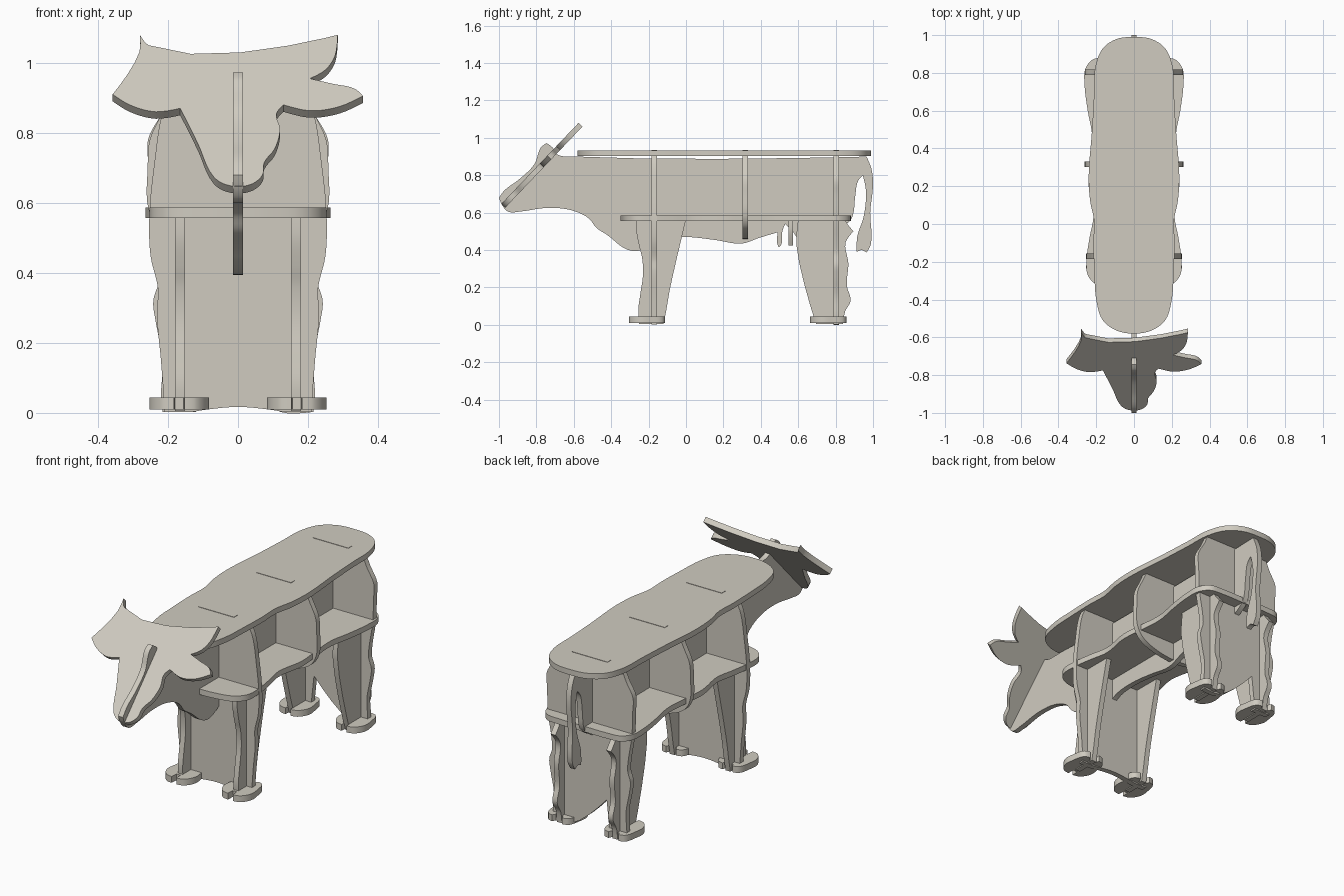
import bpy, bmesh, math
from mathutils import Vector as V

wood = bpy.data.materials.new("pale_wood")
wood.diffuse_color = (0.63, 0.60, 0.53, 1)
T = 0.029                                   # sheet thickness
X, Y, Z = V((1, 0, 0)), V((0, 1, 0)), V((0, 0, 1))


def curve(pts, steps=5, corner=55):
    """Closed smooth outline; sharp turns stay as corners."""
    p = [V(q) for q in pts]
    n = len(p)
    tan = []
    for i in range(n):
        a, b = p[i] - p[i - 1], p[(i + 1) % n] - p[i]
        sharp = math.degrees(a.angle(b)) > corner
        tan.append(V((0, 0)) if sharp else (a.normalized() + b.normalized()).normalized())
    out = []
    for i in range(n):
        j = (i + 1) % n
        d = (p[j] - p[i]).length
        if tan[i].length == 0 and tan[j].length == 0:
            out.append(p[i])
            continue
        for k in range(steps):
            t = k / steps
            h1, h2 = 2*t**3 - 3*t**2 + 1, t**3 - 2*t**2 + t
            h3, h4 = -2*t**3 + 3*t**2, t**3 - t**2
            out.append(p[i]*h1 + tan[i]*d*h2 + p[j]*h3 + tan[j]*d*h4)
    return out


def sheet(name, pts, origin, u, v, thick=T, corner=55):
    """Cut a flat sheet with the given outline in the u, v plane."""
    bm = bmesh.new()
    n = u.cross(v).normalized()
    o = V(origin) - n * thick / 2
    f = bm.faces.new([bm.verts.new(o + u*a + v*b) for a, b in curve(pts, corner=corner)])
    r = bmesh.ops.extrude_face_region(bm, geom=[f])
    bmesh.ops.translate(bm, vec=n * thick,
                        verts=[e for e in r["geom"] if isinstance(e, bmesh.types.BMVert)])
    bmesh.ops.recalc_face_normals(bm, faces=bm.faces)
    me = bpy.data.meshes.new(name)
    bm.to_mesh(me)
    bm.free()
    ob = bpy.data.objects.new(name, me)
    bpy.context.collection.objects.link(ob)
    me.materials.append(wood)
    bpy.context.view_layer.objects.active = ob
    ob.select_set(True)
    bpy.ops.object.shade_smooth_by_angle(angle=math.radians(30))
    ob.select_set(False)
    return ob


def both(half):
    """Complete a half outline by mirroring it over the middle."""
    return half + [(-a, b) for a, b in reversed(half) if a > 0]


# Lengthwise body profile with neck, belly, udder and tail
sheet("body_profile", [
    (-1, .68), (-.97, .72), (-.89, .78), (-.81, .86), (-.775, .95), (-.745, .972), (-.715, .95),
    (-.69, .912), (-.58, .90), (.965, .90), (.99, .84), (1, .76), (.985, .6), (.988, .43),
    (.965, .387), (.94, .40), (.913, .39), (.915, .47), (.95, .58), (.962, .72), (.945, .80),
    (.92, .77), (.905, .69), (.89, .58), (.87, .55), (.78, .50), (.66, .46), (.61, .44),
    (.57, .50), (.53, .54), (.515, .50), (.51, .43), (.495, .415), (.487, .44), (.49, .495),
    (.39, .465), (.30, .435), (.15, .455), (0, .47), (-.12, .46), (-.26, .395), (-.32, .405),
    (-.42, .48), (-.48, .52), (-.52, .57), (-.62, .615), (-.75, .625), (-.88, .607),
    (-.95, .605), (-.98, .635)], (0, 0, 0), Y, Z)

# Seat board on top and the shelf halfway down
sheet("top_board", both([
    (0, .99), (.09, .98), (.165, .93), (.205, .83), (.212, .68), (.222, .5), (.24, .25),
    (.232, .12), (.212, .02), (.215, -.1), (.21, -.25), (.2, -.4), (.165, -.51), (.09, -.565),
    (0, -.58)]), (0, 0, .917), X, Y, .03)
sheet("middle_board", both([
    (0, .88), (.15, .88), (.22, .87), (.258, .82), (.262, .74), (.245, .6), (.222, .47),
    (.232, .32), (.24, .2), (.215, .04), (.235, -.07), (.25, -.18), (.245, -.27), (.2, -.32),
    (.1, -.345), (0, -.35)]), (0, 0, .571), X, Y, .03)

# Cross ribs, with tabs showing through the top board
tab = [(.105, .934), (.105, .905), (.195, .905), (.215, .86)]
sheet("front_rib", both(tab + [
    (.238, .72), (.253, .57), (.25, .45), (.228, .35), (.232, .29), (.22, .15), (.212, .04),
    (.21, .003), (.13, .003), (.1, .008), (0, .017)]), (0, -.17, 0), X, Z)
sheet("middle_rib", both(tab + [
    (.252, .78), (.258, .7), (.255, .58), (.22, .52), (.12, .475), (0, .46)]), (0, .316, 0), X, Z)
rear = tab + [(.257, .78), (.255, .7), (.25, .57), (.228, .43), (.225, .38), (.242, .32),
              (.235, .26), (.215, .15), (.22, .04), (.215, .003), (.12, .003)]
sheet("rear_rib", rear + [(-.1, .19), (-.12, .003)] + [(-a, b) for a, b in reversed(rear[:-1])],
      (0, .804, 0), X, Z)

# Small cross piece of the udder
sheet("udder_plate", both([(.1, .56), (.1, .5), (.075, .425), (.05, .43), (.03, .5), (0, .5)]),
      (0, .56, 0), X, Z, .025)

# Legs and hooves
front_leg = [(0, .565), (-.02, .48), (-.06, .31), (-.09, .17), (-.105, .08), (-.12, .005),
             (-.25, .005), (-.255, .08), (-.245, .16), (-.23, .27), (-.235, .36), (-.25, .42),
             (-.265, .5), (-.265, .565)]
rear_leg = [(.6, .565), (.59, .43), (.695, .005), (.84, .005), (.85, .07), (.88, .13),
            (.86, .21), (.868, .33), (.853, .44), (.895, .5), (.87, .53), (.84, .565)]
hoof = [(-.08, .02), (-.083, -.04), (-.05, -.09), (-.015, -.098), (-.012, -.06), (.012, -.06),
        (.015, -.098), (.05, -.09), (.083, -.04), (.08, .02), (.06, .085), (.03, .095),
        (.02, .075), (-.02, .075), (-.03, .095), (-.06, .085)]
for side, s in (("right", 1), ("left", -1)):
    for end, leg, y in (("front", front_leg, -.207), ("rear", rear_leg, .762)):
        sheet(f"{end}_{side}_leg", leg, (s * .166, 0, 0), Y, Z)
        sheet(f"{end}_{side}_hoof", hoof, (s * .168, y, .027), X, Y, .034)

# Tilted face plate with horns and ears
tilt = V((0, .953, 1))
sheet("face_plate", [
    (-.28, 1.08), (-.255, 1.05), (.285, 1.08), (.277, 1.02), (.25, .98), (.205, .955),
    (.27, .94), (.335, .925), (.357, .905), (.29, .875), (.205, .863), (.13, .88), (.11, .855),
    (.12, .81), (.105, .755), (.075, .715), (.07, .68), (.035, .652), (-.035, .652),
    (-.07, .675), (-.115, .77), (-.165, .87), (-.235, .86), (-.31, .88), (-.358, .91),
    (-.282, 1.03)], (0, -.974 - .65 * .953, -.01), X, tilt)
